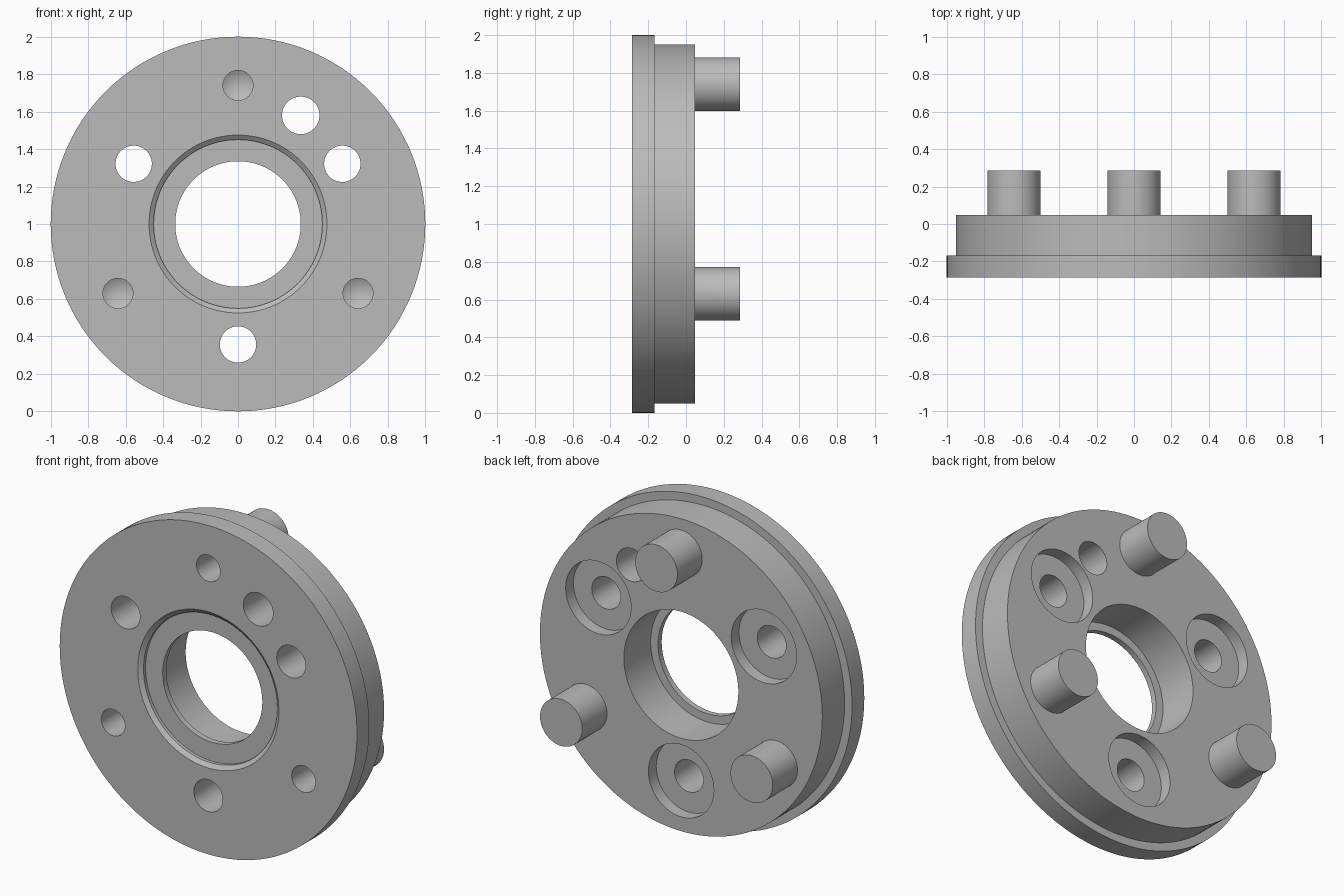
import bpy, bmesh
from math import tau, radians, cos, sin

cube = bpy.data.objects.get("Cube")
if cube:
    bpy.data.objects.remove(cube, do_unlink=True)

metal = bpy.data.materials.new("grey metal")
metal.use_nodes = True
colour = (0.5, 0.5, 0.5, 1)
metal.diffuse_color = colour
metal.node_tree.nodes["Principled BSDF"].inputs["Base Color"].default_value = colour

FRONT, STEP, BACK, PEG_END = -0.285, -0.167, 0.047, 0.285


def lathe(name, profile, x=0, z=1, closed=False, steps=64):
    """Revolve (radius, y) points around a y-parallel axis through (x, z)."""
    bm = bmesh.new()
    vs = [bm.verts.new((r, y, 0)) for r, y in profile]
    edges = [bm.edges.new(pair) for pair in zip(vs, vs[1:])]
    if closed:
        edges.append(bm.edges.new((vs[-1], vs[0])))
    bmesh.ops.spin(bm, geom=vs + edges, cent=(0, 0, 0), axis=(0, 1, 0),
                   angle=tau, steps=steps, use_merge=False)
    bmesh.ops.remove_doubles(bm, verts=bm.verts, dist=1e-5)
    bmesh.ops.recalc_face_normals(bm, faces=bm.faces)
    mesh = bpy.data.meshes.new(name)
    bm.to_mesh(mesh)
    bm.free()
    mesh.materials.append(metal)
    ob = bpy.data.objects.new(name, mesh)
    ob.location = (x, 0, z)
    bpy.context.collection.objects.link(ob)
    return ob


def combine(target, tool, operation):
    """Apply a boolean and discard the tool."""
    mod = target.modifiers.new(operation, 'BOOLEAN')
    mod.operation, mod.object, mod.solver = operation, tool, 'EXACT'
    bpy.context.view_layer.update()
    bpy.context.view_layer.objects.active = target
    bpy.ops.object.modifier_apply(modifier=mod.name)
    bpy.data.objects.remove(tool, do_unlink=True)


def on_circle(radius, degrees):
    a = radians(degrees)
    return radius * cos(a), 1 + radius * sin(a)


# Stepped disc with chamfered front recess, thin lip and wider rear bore
disc = lathe("flange_disc", [
    (1, FRONT), (1, STEP), (0.95, STEP), (0.95, BACK),
    (0.385, BACK), (0.385, -0.21), (0.335, -0.21), (0.335, -0.245),
    (0.45, -0.245), (0.45, -0.265), (0.475, FRONT)], closed=True, steps=128)

for angle in (90, 210, 330):
    # Rear peg with a drilled blind hole from the front
    x, z = on_circle(0.74, angle)
    combine(disc, lathe("peg", [(0, -0.03), (0.142, -0.03), (0.142, PEG_END),
                                (0, PEG_END)], x, z), 'UNION')
    combine(disc, lathe("drill", [(0, -0.4), (0.08, -0.4), (0.08, 0),
                                  (0, 0.045)], x, z), 'DIFFERENCE')
    # Counterbored bolt hole
    x, z = on_circle(0.643, angle + 60)
    combine(disc, lathe("bolt_cutter", [(0, -0.4), (0.097, -0.4), (0.097, -0.028),
                                        (0.22, -0.028), (0.22, 0.2), (0, 0.2)],
                        x, z), 'DIFFERENCE')

# Extra plain through hole
combine(disc, lathe("plain_cutter", [(0, -0.4), (0.1, -0.4), (0.1, 0.2), (0, 0.2)],
                    0.335, 1.58), 'DIFFERENCE')

bpy.ops.object.select_all(action='DESELECT')
disc.select_set(True)
bpy.context.view_layer.objects.active = disc
bpy.ops.object.shade_smooth_by_angle(angle=radians(25))
